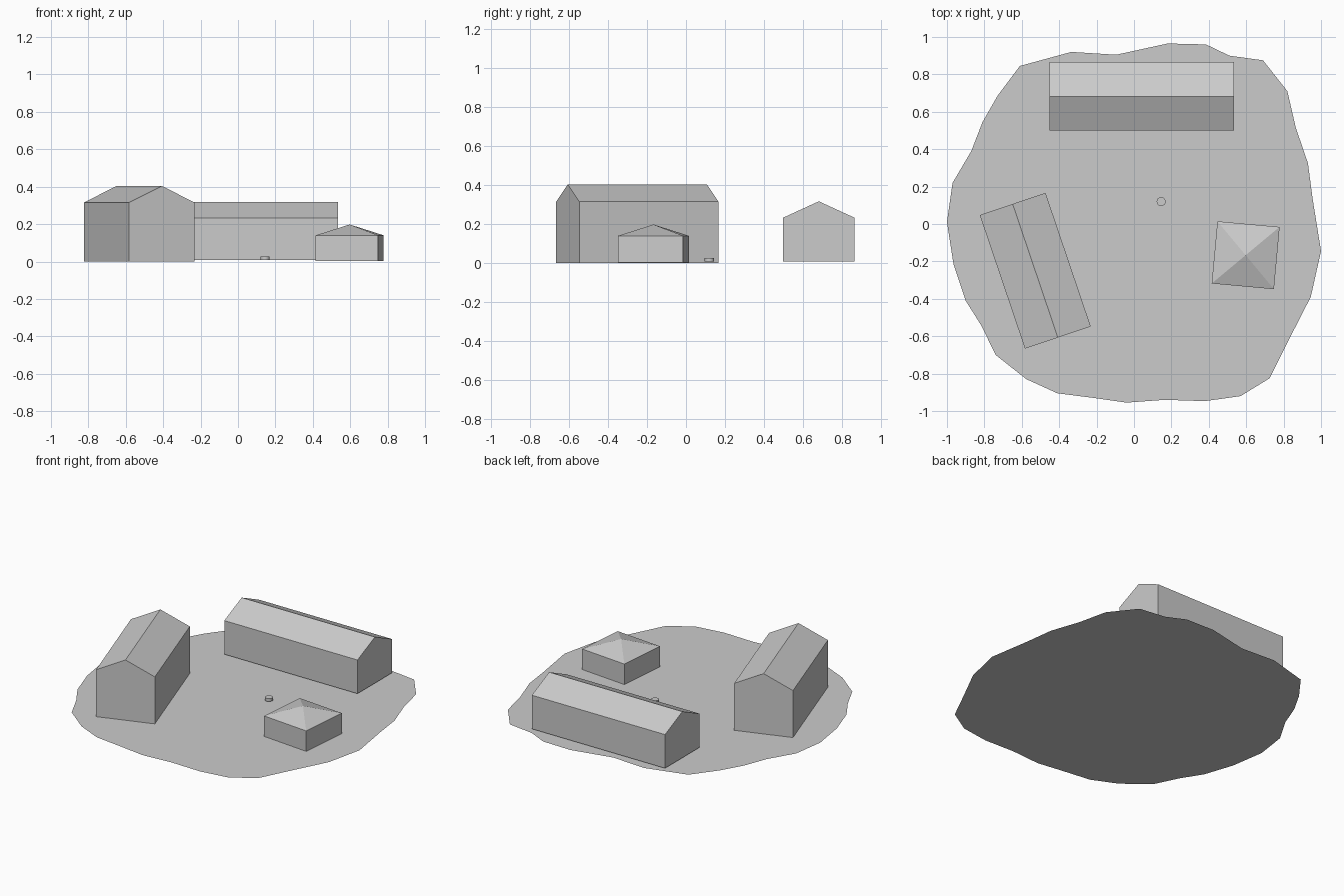
import bpy, bmesh, math
from mathutils import Vector, Matrix

if "Cube" in bpy.data.objects:
    bpy.data.objects.remove(bpy.data.objects["Cube"])


def make(name, verts, faces):
    me = bpy.data.meshes.new(name)
    me.from_pydata(verts, [], faces)
    bm = bmesh.new()
    bm.from_mesh(me)
    bmesh.ops.recalc_face_normals(bm, faces=bm.faces)
    bm.to_mesh(me)
    bm.free()
    ob = bpy.data.objects.new(name, me)
    bpy.context.collection.objects.link(ob)
    return ob


def place(ob, x, y, angle):
    ob.data.transform(Matrix.Translation((x, y, 0)) @ Matrix.Rotation(math.radians(angle), 4, 'Z'))


def barn(name, x, y, length, width, base, eave, ridge, angle):
    """Gabled profile swept along the local x axis."""
    w = width / 2
    profile = [(-w, base), (w, base), (w, eave), (0, ridge), (-w, eave)]
    n = len(profile)
    verts = [(sx * length / 2, py, pz) for sx in (-1, 1) for py, pz in profile]
    faces = [(i, (i + 1) % n, n + (i + 1) % n, n + i) for i in range(n)]
    faces += [tuple(range(n)), tuple(range(n, 2 * n))]
    place(make(name, verts, faces), x, y, angle)


# irregular yard outline
outline = [(-1, .01), (-.97, .22), (-.87, .39), (-.81, .545), (-.73, .685), (-.61, .845),
           (-.335, .92), (-.095, .905), (.18, .965), (.385, .96), (.51, .9), (.69, .875),
           (.82, .71), (.865, .515), (.93, .325), (.955, .135), (1, -.145), (.945, -.39),
           (.83, -.615), (.725, -.825), (.57, -.92), (.38, -.947), (.165, -.94), (-.04, -.955),
           (-.215, -.93), (-.41, -.905), (-.575, -.83), (-.74, -.7), (-.815, -.545),
           (-.9, -.41), (-.965, -.215)]
# listed clockwise, so reverse it to face upward
yard = bpy.data.meshes.new("yard")
yard.from_pydata([(x, y, 0) for x, y in reversed(outline)], [], [tuple(range(len(outline)))])
bpy.context.collection.objects.link(bpy.data.objects.new("yard", yard))

# two gabled barns
barn("back_barn", .042, .682, .985, .366, .008, .233, .317, 0)
barn("left_barn", -.528, -.25, .754, .371, .001, .315, .404, -71.3)

# square cottage with a pyramid roof
h = .167
sq = [(-h, -h), (h, -h), (h, h), (-h, h)]
verts = [(x, y, z) for z in (.003, .14) for x, y in sq] + [(0, 0, .198)]
faces = [(0, 1, 2, 3)]
for i in range(4):
    j = (i + 1) % 4
    faces += [(i, j, j + 4, i + 4), (i + 4, j + 4, 8)]
place(make("cottage", verts, faces), .597, -.167, -5.2)

# small round well
bpy.ops.mesh.primitive_cylinder_add(vertices=16, radius=.024, depth=.019, location=(.145, .12, .0165))
well = bpy.context.object
well.name = "well"
bpy.ops.object.shade_smooth_by_angle()
